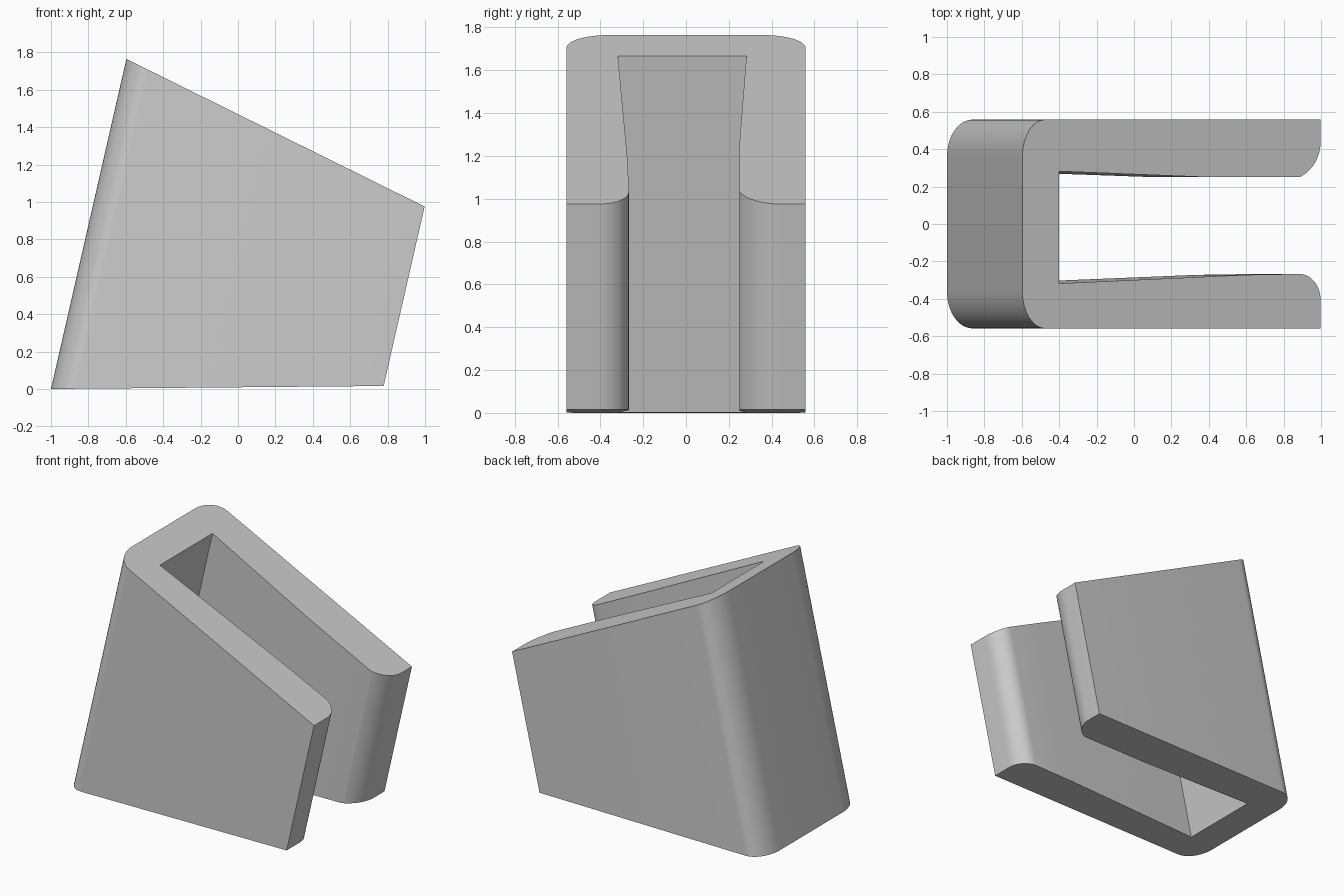
import bpy
import bmesh
from math import cos, sin, pi, asin, radians

if "Cube" in bpy.data.objects:
    bpy.data.objects.remove(bpy.data.objects["Cube"], do_unlink=True)

LEAN = 0.2285          # sideways drift per unit of height
BACK, TIP, HALF = -1.0, 0.775, 0.558


def arc(cx, cy, rx, ry, start, end, steps=12):
    """Points of an elliptical arc, ends included."""
    angles = [start + (end - start) * i / steps for i in range(steps + 1)]
    return [(cx + rx * cos(a), cy + ry * sin(a)) for a in angles]


def floor_height(u):
    return 0.009 * (u + 1)


def top_height(u):
    return (1.4695 - 0.495 * u) / 1.1134


# C-shaped cross-section, counter-clockwise from the front left corner
rx, ry = 0.135, 0.2
r_back = 0.206
sweep = asin(0.19 / r_back)
profile = arc(BACK + rx, -HALF + ry, rx, ry, pi, 1.5 * pi)
profile.append((TIP, -HALF))
profile += arc(TIP - 0.126, -0.407, 0.126, 0.14, 0, pi / 2)      # front arm tip
profile += [(0.33, -0.272), (-0.782, -0.318), (-0.782, 0.282), (0.09, 0.251)]
profile += arc(TIP - r_back, 0.44, r_back, r_back, -sweep, 0)     # back arm tip
profile.append((TIP, HALF))
profile += arc(BACK + rx, HALF - ry, rx, ry, pi / 2, pi)

# Leaning extrusion between the floor plane and the sloped top plane
bm = bmesh.new()


def ring(height):
    return [bm.verts.new((u + LEAN * height(u), y, height(u))) for u, y in profile]


low, high = ring(floor_height), ring(top_height)
bm.faces.new(low[::-1])
bm.faces.new(high)
for i in range(len(low)):
    j = (i + 1) % len(low)
    bm.faces.new((low[i], low[j], high[j], high[i]))
bmesh.ops.recalc_face_normals(bm, faces=bm.faces)
mesh = bpy.data.meshes.new("clip_body")
bm.to_mesh(mesh)
bm.free()

body = bpy.data.objects.new("clip_body", mesh)
bpy.context.collection.objects.link(body)

# Plain grey material
grey = bpy.data.materials.new("plain grey")
grey.use_nodes = True
colour = (0.6, 0.6, 0.6, 1)
grey.diffuse_color = colour
grey.node_tree.nodes["Principled BSDF"].inputs["Base Color"].default_value = colour
mesh.materials.append(grey)

# Smooth rounded corners, crisp edges
bpy.ops.object.select_all(action='DESELECT')
body.select_set(True)
bpy.context.view_layer.objects.active = body
bpy.ops.object.shade_smooth_by_angle(angle=radians(30))
